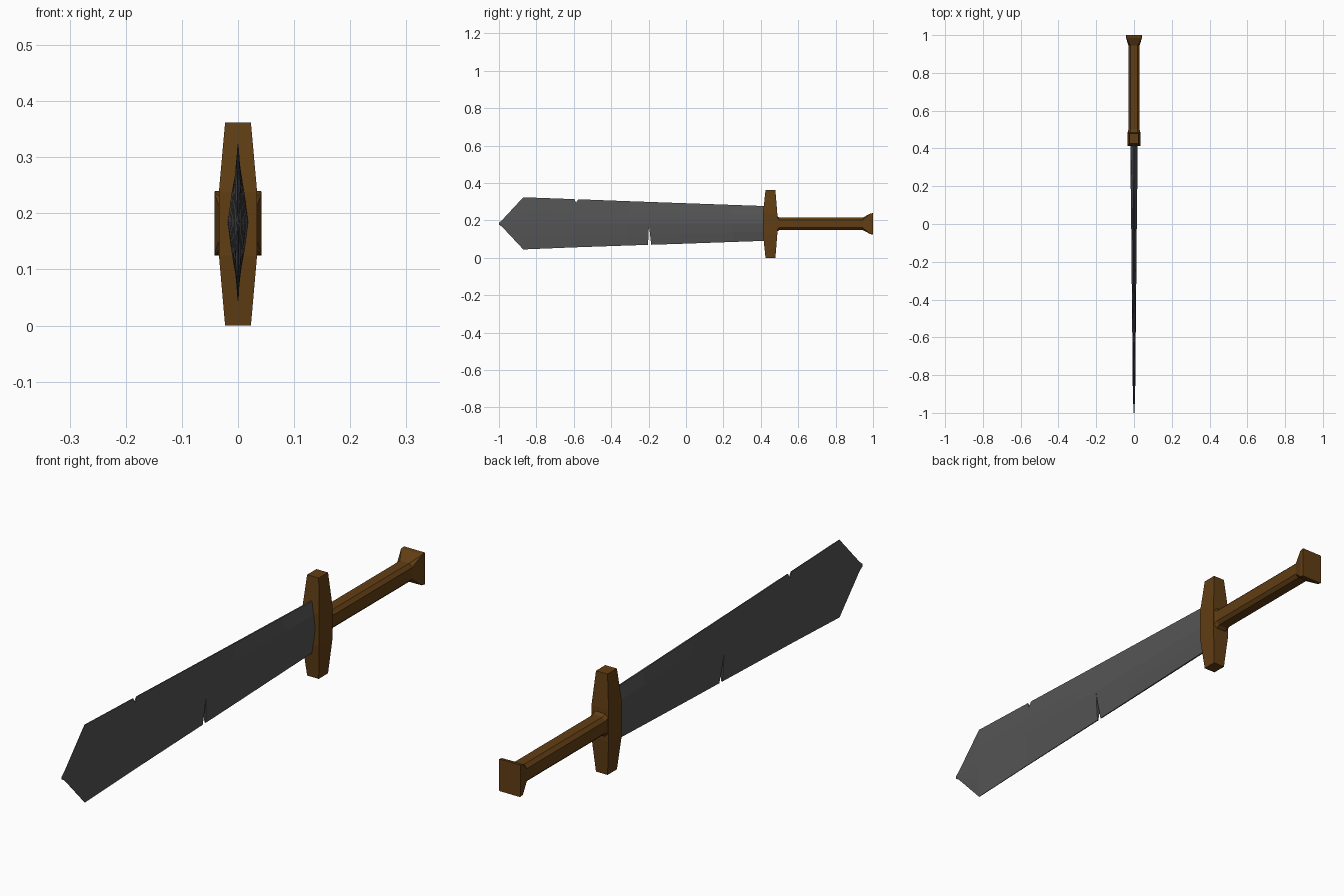
import bpy, bmesh

if "Cube" in bpy.data.objects:
    bpy.data.objects.remove(bpy.data.objects["Cube"])

ZC = 0.182  # height of the sword's centre line


def material(name, rgb):
    m = bpy.data.materials.new(name)
    m.diffuse_color = (*rgb, 1)
    m.use_nodes = True
    m.node_tree.nodes["Principled BSDF"].inputs["Base Color"].default_value = m.diffuse_color
    return m


def loft(name, rings, mat):
    """Skin a list of equal-length closed rings and cap both ends."""
    bm = bmesh.new()
    loops = [[bm.verts.new(p) for p in r] for r in rings]
    n = len(loops[0])
    for a, b in zip(loops, loops[1:]):
        for i in range(n):
            bm.faces.new((a[i], a[(i + 1) % n], b[(i + 1) % n], b[i]))
    bm.faces.new(loops[0])
    bm.faces.new(loops[-1])
    bmesh.ops.recalc_face_normals(bm, faces=bm.faces)
    me = bpy.data.meshes.new(name)
    bm.to_mesh(me)
    bm.free()
    ob = bpy.data.objects.new(name, me)
    bpy.context.collection.objects.link(ob)
    if mat:
        me.materials.append(mat)
    return ob


wood = material("brown_wood", (0.12, 0.048, 0.007))
steel = material("dark_steel", (0.09, 0.09, 0.09))


# Blade: lens section that widens and thins towards the tip
def blade_ring(y, zlo, zhi, t):
    mid, h = (zlo + zhi) / 2, (zhi - zlo) / 2
    side = [(-1, 0.15), (-0.5, 0.66), (0, 1), (0.5, 0.66), (1, 0.15)]
    right = [(t * k, y, mid + h * s) for s, k in side]
    left = [(-t * k, y, mid + h * s) for s, k in reversed(side)]
    return right + left


stations = [(0.45, 0.092, 0.276, 0.019), (0.25, 0.085, 0.283, 0.018),
            (-0.03, 0.075, 0.293, 0.0145), (-0.31, 0.066, 0.303, 0.012),
            (-0.60, 0.056, 0.314, 0.009), (-0.87, 0.045, 0.324, 0.0065),
            (-0.985, 0.168, 0.200, 0.003), (-1.0, 0.177, 0.188, 0.0015)]
blade = loft("blade", [blade_ring(*s) for s in stations], steel)

# Battle-damage nicks cut through both edges
nicks = {"lower_nick": [(-0.198, 0.176), (-0.204, 0.05), (-0.184, 0.05)],
         "upper_nick": [(-0.588, 0.294), (-0.602, 0.33), (-0.566, 0.33)]}
for name, tri in nicks.items():
    cutter = loft(name, [[(x, y, z) for y, z in tri] for x in (-0.1, 0.1)], None)
    mod = blade.modifiers.new(name, "BOOLEAN")
    mod.operation, mod.object, mod.solver = "DIFFERENCE", cutter, "EXACT"
    bpy.context.view_layer.objects.active = blade
    bpy.ops.object.modifier_apply(modifier=name)
    bpy.data.objects.remove(cutter)


# Crossguard: rectangular section tapering to both ends
def guard_ring(z, x, y0, y1):
    return [(-x, y0, z), (x, y0, z), (x, y1, z), (-x, y1, z)]


loft("crossguard", [guard_ring(0, 0.023, 0.425, 0.478),
                    guard_ring(0.125, 0.034, 0.412, 0.488),
                    guard_ring(0.239, 0.034, 0.412, 0.488),
                    guard_ring(0.362, 0.023, 0.425, 0.478)], wood)


# Chamfered rectangular section shared by grip and pommel
def oct_ring(y, x, z, c):
    pts = [(x, z - c), (x - c, z), (c - x, z), (-x, z - c),
           (-x, c - z), (c - x, -z), (x - c, -z), (x, c - z)]
    return [(px, y, ZC + pz) for px, pz in pts]


# Grip with a small flare at the guard
loft("grip", [oct_ring(0.48, 0.033, 0.046, 0.012),
              oct_ring(0.50, 0.030, 0.033, 0.012),
              oct_ring(0.955, 0.030, 0.033, 0.012)], wood)

# Pommel flaring out to a square end
loft("pommel", [oct_ring(0.945, 0.030, 0.033, 0.012),
                oct_ring(0.985, 0.042, 0.055, 0.001),
                oct_ring(1.0, 0.042, 0.0575, 0.001)], wood)
